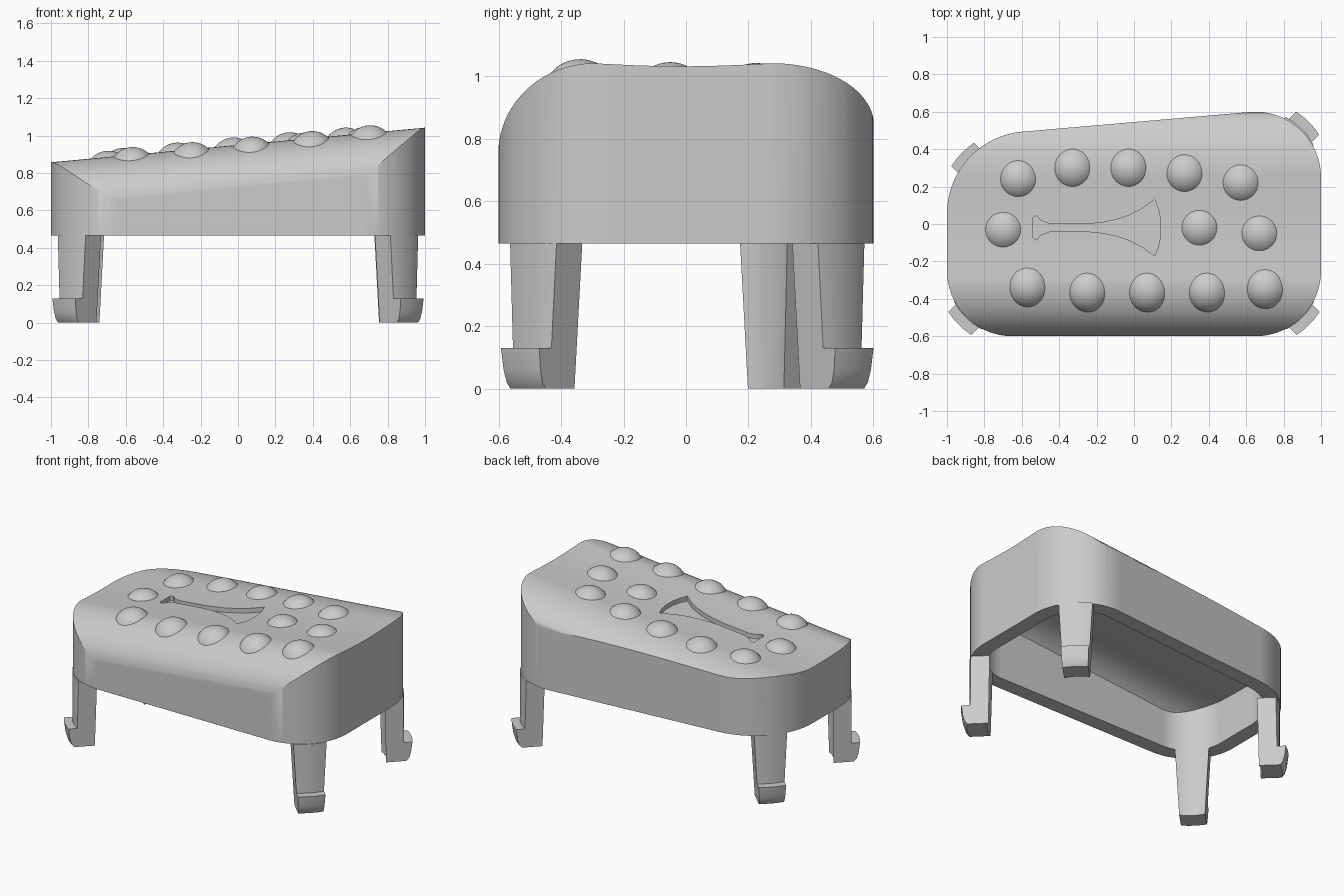
import bpy, bmesh, math
from mathutils import Vector, Matrix

cube = bpy.data.objects.get("Cube")
if cube:
    bpy.data.objects.remove(cube)

grey = bpy.data.materials.new("plain_grey")
grey.use_nodes = True
grey.diffuse_color = (0.6, 0.6, 0.6, 1)
grey.node_tree.nodes["Principled BSDF"].inputs["Base Color"].default_value = (0.6, 0.6, 0.6, 1)

BASE, WALL, SLOPE = 0.465, 0.1, 0.0925
# Rounded corners: centre x, centre y, radius, start angle, end angle
CORNERS = [(0.65, 0.25, 0.35, 0, 95), (-0.56, 0.055, 0.44, 95, 180),
           (-0.65, -0.25, 0.35, 180, 270), (0.65, -0.25, 0.35, 270, 360)]


def add_object(name, bm):
    bmesh.ops.recalc_face_normals(bm, faces=bm.faces)
    mesh = bpy.data.meshes.new(name)
    bm.to_mesh(mesh)
    bm.free()
    obj = bpy.data.objects.new(name, mesh)
    bpy.context.collection.objects.link(obj)
    mesh.materials.append(grey)
    return obj


def loft(name, loops):
    """Skin matching loops of points and cap both ends."""
    bm = bmesh.new()
    rows = [[bm.verts.new(p) for p in loop] for loop in loops]
    n = len(rows[0])
    for a, b in zip(rows, rows[1:]):
        for i in range(n):
            j = (i + 1) % n
            bm.faces.new((a[i], a[j], b[j], b[i]))
    bm.faces.new(rows[0])
    bm.faces.new(rows[-1])
    return add_object(name, bm)


def activate(obj):
    bpy.ops.object.select_all(action='DESELECT')
    obj.select_set(True)
    bpy.context.view_layer.objects.active = obj


def boolean(obj, other, operation):
    mod = obj.modifiers.new("cut", 'BOOLEAN')
    mod.operation, mod.object, mod.solver = operation, other, 'EXACT'
    activate(obj)
    bpy.ops.object.modifier_apply(modifier=mod.name)
    bpy.data.objects.remove(other)


def smooth(obj, angle):
    activate(obj)
    bpy.ops.object.shade_smooth_by_angle(angle=math.radians(angle))


def outline(inset):
    pts = []
    for cx, cy, r, a0, a1 in CORNERS:
        for k in range(17):
            a = math.radians(a0 + (a1 - a0) * k / 16)
            pts.append((cx + (r - inset) * math.cos(a), cy + (r - inset) * math.sin(a)))
    return pts


def profile():
    """Cross-section of the saddle top at x = 0, front to back."""
    pts = []
    for k in range(21):
        a = math.pi / 2 * k / 20
        pts.append((-0.3 - 0.302 * math.cos(a), 0.69 + 0.26 * math.sin(a)))
    for k in range(1, 12):
        pts.append((-0.3 + 0.58 * k / 12, 0.95 - 0.01 * math.sin(math.pi * k / 12)))
    for k in range(21):
        a = math.pi / 2 * k / 20
        pts.append((0.28 + 0.322 * math.sin(a), 0.785 + 0.165 * math.cos(a)))
    return pts


def solid(name, inset, bottom):
    """Rounded block under the saddle surface, inset from walls and top."""
    prism = loft(name, [[(x, y, z) for x, y in outline(inset)] for z in (bottom, 1.5)])
    loops = []
    for x in (-1.2, 1.2):
        top = [(x, y, z + SLOPE * x - inset) for y, z in profile()]
        loops.append([(x, -0.602, 0.1)] + top + [(x, 0.602, 0.1)])
    boolean(prism, loft("saddle", loops), 'INTERSECT')
    return prism


def top_height(x, y):
    pts = profile()
    for (y0, z0), (y1, z1) in zip(pts, pts[1:]):
        if y0 <= y <= y1:
            return z0 + (z1 - z0) * (y - y0) / (y1 - y0) + SLOPE * x


# Hollow body
body = solid("body_shell", 0, BASE)
boolean(body, solid("hollow", WALL, 0.3), 'DIFFERENCE')

# Flared groove sunk into the top
FLARE = [(-0.54, 0.055), (-0.52, 0.065), (-0.5, 0.04), (-0.45, 0.02), (-0.25, 0.02),
         (-0.17, 0.028), (-0.1, 0.042), (-0.03, 0.065), (0.04, 0.1), (0.11, 0.15),
         (0.13, 0.1), (0.143, 0.04)]
groove = [(x, y - 0.02) for x, y in FLARE] + [(x, -y - 0.02) for x, y in reversed(FLARE)]
cutter = loft("groove", [[(x, y, 0.945 + SLOPE * x + d) for x, y in groove] for d in (-0.035, 0.1)])
boolean(body, cutter, 'DIFFERENCE')
smooth(body, 25)
weighted = body.modifiers.new("even_shading", 'WEIGHTED_NORMAL')
weighted.keep_sharp = True

# Domed studs following the surface
STUDS = [(-0.62, 0.24), (-0.33, 0.3), (-0.03, 0.3), (0.27, 0.27), (0.57, 0.22),
         (-0.7, -0.03), (0.35, -0.02), (0.67, -0.05),
         (-0.57, -0.34), (-0.25, -0.37), (0.07, -0.37), (0.39, -0.37), (0.7, -0.35)]
for n, (x, y) in enumerate(STUDS):
    tilt = (top_height(x, y + 0.04) - top_height(x, y - 0.04)) / 0.08
    normal = Vector((-SLOPE, -tilt, 1)).normalized()
    bm = bmesh.new()
    bmesh.ops.create_uvsphere(bm, u_segments=32, v_segments=32, radius=0.125)
    bmesh.ops.delete(bm, geom=[v for v in bm.verts if v.co.z < 0.03], context='VERTS')
    centre = Vector((x, y, top_height(x, y))) - normal * 0.082
    turn = Vector((0, 0, 1)).rotation_difference(normal).to_matrix().to_4x4()
    bmesh.ops.transform(bm, matrix=Matrix.Translation(centre) @ turn, verts=bm.verts)
    smooth(add_object(f"stud_{n + 1}", bm), 30)

# Hooked legs: radius and height, curved around each corner
LEG = [(0.245, 0), (0.37, 0), (0.386, 0.02), (0.398, 0.06), (0.407, 0.13),
       (0.354, 0.13), (0.354, BASE), (0.245, BASE)]
LEGS = {"back_left_leg": (0.647, 0.258, 45), "back_right_leg": (-0.63, 0.095, 136),
        "front_right_leg": (-0.65, -0.25, 225), "front_left_leg": (0.65, -0.25, 315)}
for name, (cx, cy, angle) in LEGS.items():
    a = math.radians(angle)
    loops = []
    for k in range(9):
        loop = []
        for r, z in LEG:
            t = (k / 4 - 1) * (0.08 + 0.025 * z / BASE)
            d = math.sqrt(r * r - t * t)
            loop.append((cx + d * math.cos(a) - t * math.sin(a),
                         cy + d * math.sin(a) + t * math.cos(a), z))
        loops.append(loop)
    smooth(loft(name, loops), 40)
